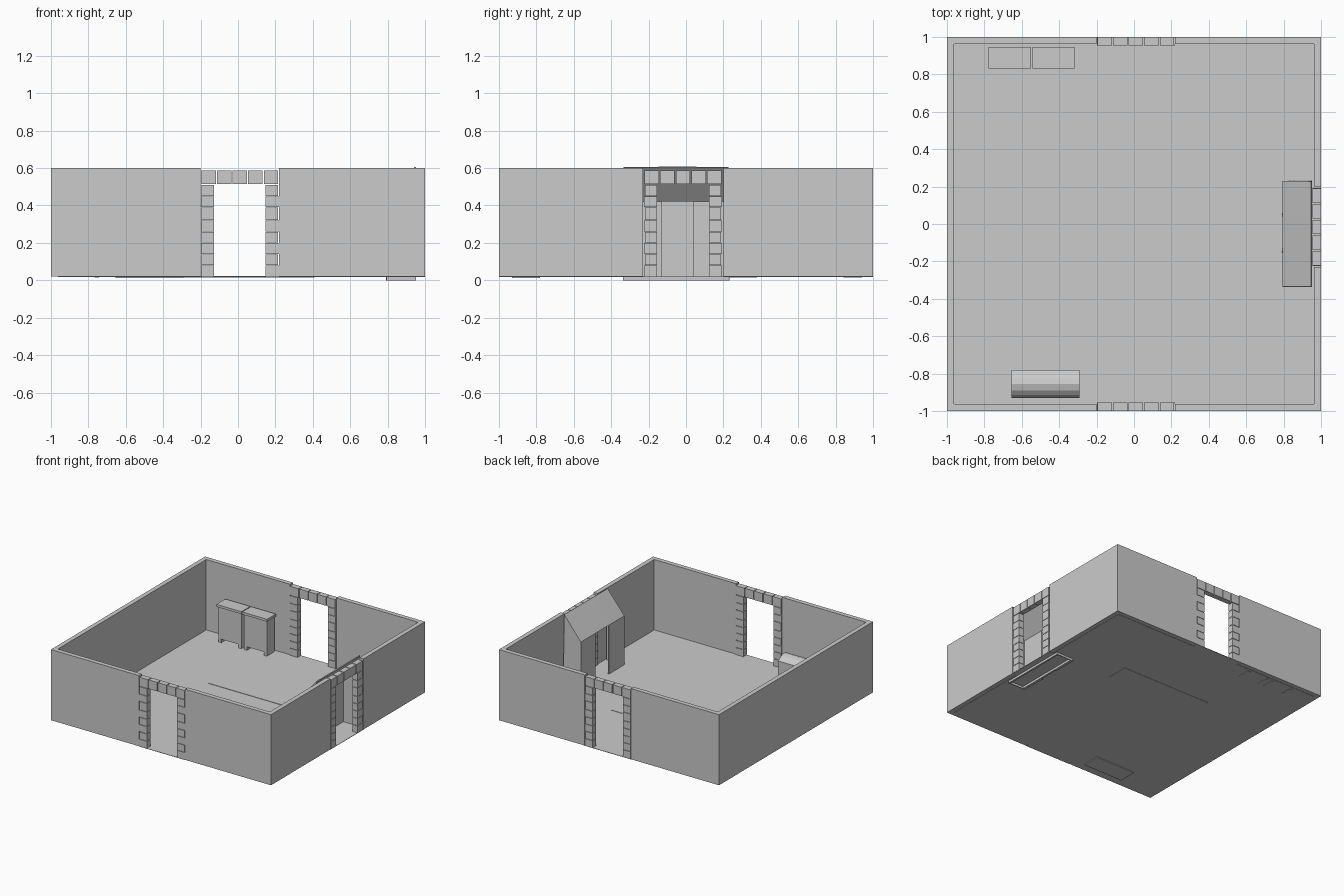
import bpy
import math
from mathutils import Matrix

if "Cube" in bpy.data.objects:
    bpy.data.objects.remove(bpy.data.objects["Cube"])


def mesh(name, verts, faces):
    me = bpy.data.meshes.new(name)
    me.from_pydata(verts, [], faces)
    me.update()
    ob = bpy.data.objects.new(name, me)
    bpy.context.collection.objects.link(ob)
    return ob


def boxes(name, items, matrix=None):
    """One object from a list of (x0, x1, y0, y1, z0, z1) boxes."""
    verts, faces = [], []
    for x0, x1, y0, y1, z0, z1 in items:
        n = len(verts)
        verts += [(x, y, z) for z in (z0, z1)
                  for x, y in ((x0, y0), (x1, y0), (x1, y1), (x0, y1))]
        faces += [[n + i for i in f] for f in
                  ((3, 2, 1, 0), (4, 5, 6, 7), (0, 1, 5, 4),
                   (1, 2, 6, 5), (2, 3, 7, 6), (3, 0, 4, 7))]
    ob = mesh(name, verts, faces)
    if matrix:
        ob.data.transform(matrix)
    return ob


FLOOR, TOP, T = 0.02, 0.6, 0.037

# Floor with thresholds in the doorways
boxes("floor", [(-0.963, 0.963, -0.963, 0.963, 0.018, 0.021)])
boxes("thresholds", [(-0.2, 0.22, -1, -0.963, 0.018, 0.021),
                     (-0.2, 0.22, 0.963, 1, 0.018, 0.021),
                     (0.963, 1, -0.23, 0.2, 0.018, 0.021)])

# Walls, split where the door frames sit
boxes("left_wall", [(-1, -1 + T, -1, 1, FLOOR, TOP)])
for name, y in (("front_wall", -1), ("back_wall", 1 - T)):
    boxes(name, [(-1 + T, -0.2, y, y + T, FLOOR, TOP),
                 (0.22, 1 - T, y, y + T, FLOOR, TOP)])
boxes("right_wall", [(1 - T, 1, -1, -0.23, FLOOR, TOP),
                     (1 - T, 1, 0.2, 1, FLOOR, TOP)])


# Stone door frames: two columns of blocks and a row of lintel stones
def door_frame(name, matrix):
    levels = [0.02, 0.08, 0.14, 0.2, 0.26, 0.32, 0.39, 0.45, 0.512]
    g = 0.003
    items = []
    for i, (a, b) in enumerate(zip(levels, levels[1:])):
        w = 0.004 * (i % 2)
        for s in (-1, 1):
            x0, x1 = sorted((s * (0.208 - w), s * 0.138))
            items.append((x0, x1, -1, -0.955, a + g / 2, b - g / 2))
    step = 0.416 / 5
    for i in range(5):
        x = -0.208 + i * step
        items.append((x + g, x + step - g, -1, -0.955, 0.515, 0.588))
    boxes(name, items, matrix)


door_frame("front_door_frame", Matrix.Translation((0.01, 0, 0)))
door_frame("back_door_frame", Matrix.Translation((0.01, 0, 0)) @ Matrix.Rotation(math.pi, 4, 'Z'))
door_frame("right_door_frame", Matrix.Translation((0, -0.016, 0)) @ Matrix.Rotation(math.pi / 2, 4, 'Z'))

# Fireplace: sloped hood, closed sides, two front panels beside an opening
XF, XB, ZF = 0.8, 0.952, 0.42
ys = (0.225, 0.04, -0.13, -0.33)
verts = []
for y in ys:
    verts += [(XF, y, 0), (XF, y, ZF), (XB, y, 0.602)]
n = len(verts)
verts += [(XB, ys[0], 0), (XB, ys[3], 0)]
faces = [(0, 1, 4, 3), (6, 7, 10, 9),
         (1, 2, 5, 4), (4, 5, 8, 7), (7, 8, 11, 10),
         (n, 2, 1, 0), (9, 10, 11, n + 1)]
hood = mesh("fireplace_hood", verts, faces)
mod = hood.modifiers.new("thickness", 'SOLIDIFY')
mod.thickness = 0.008
mod.offset = -1
boxes("fireplace_base", [(XF, XF + 0.015, -0.33, 0.225, 0, 0.02),
                         (XB - 0.015, XB, -0.33, 0.225, 0, 0.02)])

# Thin rug on the floor
boxes("rug", [(-0.41, 0.41, 0.2, 0.38, 0.016, 0.024)])

# Chest with a rounded lid
profile = [(-0.93, 0.012), (-0.78, 0.012), (-0.78, 0.172), (-0.8, 0.188), (-0.825, 0.202),
           (-0.855, 0.21), (-0.89, 0.2), (-0.915, 0.18), (-0.93, 0.15)]
k = len(profile)
verts = [(x, y, z) for x in (-0.655, -0.292) for y, z in profile]
faces = [tuple(range(k))[::-1], tuple(range(k, 2 * k))]
faces += [(i, (i + 1) % k, k + (i + 1) % k, k + i) for i in range(k)]
mesh("chest", verts, faces)

# Two cabinets with overhanging tops and side feet
for i, (x0, x1) in enumerate(((-0.777, -0.55), (-0.543, -0.318))):
    a, b = x0 + 0.01, x1 - 0.01
    boxes("cabinet_%d" % (i + 1), [
        (a, b, 0.842, 0.942, 0.05, 0.312),
        (x0, x1, 0.83, 0.945, 0.312, 0.332),
        (a, a + 0.025, 0.842, 0.942, 0.014, 0.05),
        (b - 0.025, b, 0.842, 0.942, 0.014, 0.05)])
